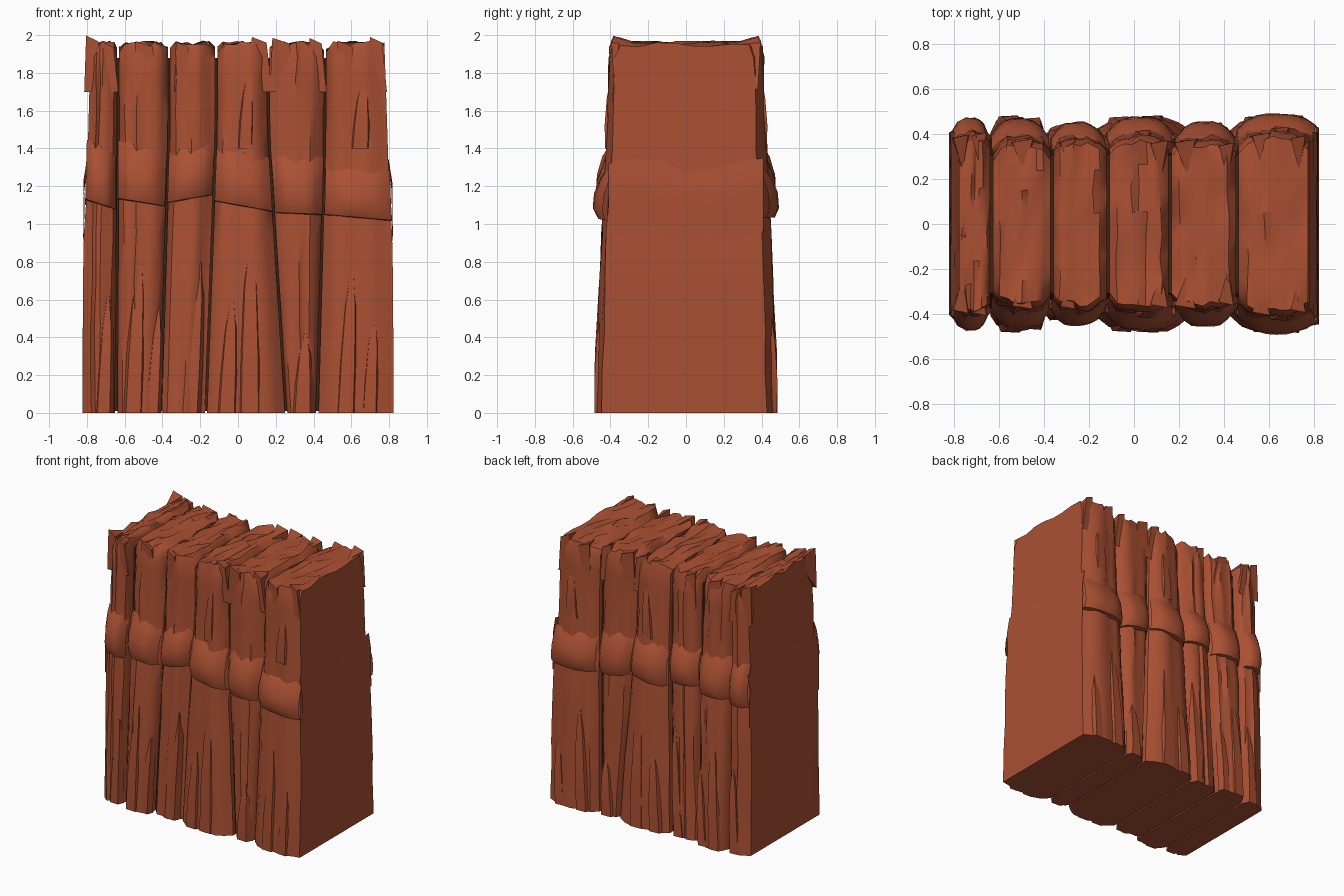
import bpy, bmesh, math, random

if "Cube" in bpy.data.objects:
    bpy.data.objects.remove(bpy.data.objects["Cube"])

random.seed(7)
R = random.uniform


def material(name, col):
    m = bpy.data.materials.new(name)
    m.diffuse_color = (*col, 1)
    m.use_nodes = True
    m.node_tree.nodes["Principled BSDF"].inputs["Base Color"].default_value = m.diffuse_color
    return m


BARK = material("red brown timber", (0.40, 0.08, 0.032))
DARK = material("dark brown gap", (0.045, 0.016, 0.006))


def make(name, verts, faces, mat, angle=38):
    me = bpy.data.meshes.new(name)
    me.from_pydata(verts, [], faces)
    bm = bmesh.new()
    bm.from_mesh(me)
    bmesh.ops.recalc_face_normals(bm, faces=bm.faces)
    bm.to_mesh(me)
    bm.free()
    me.materials.append(mat)
    ob = bpy.data.objects.new(name, me)
    bpy.context.collection.objects.link(ob)
    bpy.context.view_layer.objects.active = ob
    ob.select_set(True)
    bpy.ops.object.shade_smooth_by_angle(angle=math.radians(angle))
    ob.select_set(False)
    return ob


def lerp(pts, t):
    for (a, p), (b, q) in zip(pts, pts[1:]):
        if t <= b:
            return p + (q - p) * (t - a) / (b - a)
    return pts[-1][1]


# timber boundaries at the foot and at the top, and depth at the foot and top
FOOT = [-0.83, -0.645, -0.41, -0.17, 0.255, 0.42, 0.83]
TOP = [-0.785, -0.635, -0.365, -0.115, 0.16, 0.46, 0.78]
DFOOT = [0.445, 0.475, 0.44, 0.475, 0.44, 0.475]
DTOP = [0.405, 0.37, 0.375, 0.385, 0.375, 0.40]
N = len(DFOOT)


def edge_x(k, z):
    if k in (0, N):     # outer sides are straight to the band, then step in
        return lerp([(0, FOOT[k]), (0.9, FOOT[k] * 0.995), (1.1, FOOT[k] * 0.975), (2, TOP[k])], z)
    return FOOT[k] + (TOP[k] - FOOT[k]) * min(1, z / 1.5)


def depth(c, z):
    a, b = DFOOT[c], DTOP[c]
    return lerp([(0, a), (0.3, a - 0.008), (1.0, a * 0.6 + b * 0.4), (1.4, a * 0.25 + b * 0.75), (2, b)], z)


def surface(c, u, z):
    """Point on the rounded front of timber c, u from -1 to 1."""
    x0, x1 = edge_x(c, z) + 0.006, edge_x(c + 1, z) - 0.006
    r = 0.055
    if (c == 0 and u < 0) or (c == N - 1 and u > 0):
        r = 0.035
    return (x0 + x1) / 2 + (x1 - x0) / 2 * u, depth(c, z) - r * abs(u) ** 3.5


# timbers: lofted rings with ridged front and back and a ragged top
NU, NY = 9, 8
LEVELS = [0, 0.22, 0.45, 0.7, 0.95, 1.15, 1.4, 1.6, 1.78, 1.9, 1.95]


def timber(c):
    ridge = {s: [R(-0.012, 0.010) for _ in range(NU)] for s in (-1, 1)}
    tops = {(i, j): 1.955 + R(-0.022, 0.016) for i in range(NU) for j in range(NY)}

    def grid_point(i, j, z, top):
        u = -1 + 2 * i / (NU - 1)
        t = j / (NY - 1)
        ys = []
        for s in (-1, 1):
            x, y = surface(c, u, z)
            ys.append(s * (y + ridge[s][i] - (0.022 if top else 0)))
        if 0 < i < NU - 1:
            x += R(-0.006, 0.006)
        y = ys[0] + (ys[1] - ys[0]) * t
        if j in (0, NY - 1) and 0 < z:
            y += R(-0.006, 0.006)
        zz = tops[i, j] if top else (z if z < 1.9 else z - 0.02)
        if top and i in (0, NU - 1):
            zz -= 0.0 if (c, i) in ((0, 0), (N - 1, NU - 1)) else 0.03
        return (x, y, zz)

    rim = ([(i, 0) for i in range(NU)] + [(NU - 1, j) for j in range(1, NY)]
           + [(i, NY - 1) for i in range(NU - 2, -1, -1)] + [(0, j) for j in range(NY - 2, 0, -1)])
    n = len(rim)
    v, f = [], []
    for k, z in enumerate(LEVELS):
        v += [grid_point(i, j, z, k == len(LEVELS) - 1) for i, j in rim]
    for k in range(len(LEVELS) - 1):
        for a in range(n):
            b = (a + 1) % n
            f.append((k * n + a, k * n + b, (k + 1) * n + b, (k + 1) * n + a))
    f.append(tuple(range(n)))
    ids = {p: (len(LEVELS) - 1) * n + a for a, p in enumerate(rim)}
    for i in range(1, NU - 1):
        for j in range(1, NY - 1):
            ids[i, j] = len(v)
            v.append(grid_point(i, j, 1.95, True))
    for i in range(NU - 1):
        for j in range(NY - 1):
            f.append((ids[i, j], ids[i + 1, j], ids[i + 1, j + 1], ids[i, j + 1]))
    make("timber", v, f, BARK)


for c in range(N):
    timber(c)

# binding band: one bulging piece over each timber, front and back
BAND = [(1.10, 1.42), (1.11, 1.42), (1.13, 1.41), (1.09, 1.38), (1.05, 1.36), (1.03, 1.30)]
BULGE = [(0, -0.03), (0.02, 0.025), (0.2, 0.052), (0.5, 0.050), (0.8, 0.024), (1, -0.012)]
for c, (lo, hi) in enumerate(BAND):
    for s in (-1, 1):
        v, f = [], []
        tilt = R(-0.03, 0.03)
        for t, out in BULGE:
            for i in range(9):
                u = -1 + i / 4
                z = lo + (hi - lo) * t + tilt * u
                x, y = surface(c, u, z)
                v.append((x * 1.008, s * (y + out * (1 - 0.35 * u * u) + R(-0.004, 0.004)), z))
        for k in range(len(BULGE) - 1):
            for i in range(8):
                a = k * 9 + i
                f.append((a, a + 1, a + 10, a + 9))
        make("binding_band", v, f, BARK)

# band across the two ends, nearly flush
for s in (-1, 1):
    v, f = [], []
    for z, out in ((0.93, -0.006), (1.12, 0.006), (1.2, 0.010), (1.32, -0.006)):
        for j in range(7):
            y = -0.41 + 0.82 * j / 6
            k = 0 if s < 0 else N
            v.append((edge_x(k, z) + s * (out + R(-0.003, 0.003)), y, z + 0.03 * math.sin(j * 1.3)))
    for k in range(3):
        for j in range(6):
            a = k * 7 + j
            f.append((a, a + 1, a + 8, a + 7))
    make("end_band", v, f, BARK)


# split strips: thin wedges lying on the front and back
def strip(c, u, w, z0, z1, s, thick=0.022):
    v = []
    for t, k, o in ((0, 1, 0.7), (0.35, 0.9, 1), (0.75, 0.65, 0.7), (1, 0.15, 0.1)):
        z = z0 + (z1 - z0) * t
        x, y = surface(c, u, z)
        y += thick * o - 0.006
        for dx, dy in ((-w, -0.045), (-w * 0.7, -0.004), (w * 0.6, 0), (w, -0.045)):
            v.append((x + dx * k + 0.02 * t, s * (y + dy), z))
    f = [(0, 1, 2, 3), (12, 13, 14, 15)]
    for k in range(3):
        for i in range(4):
            f.append((k * 4 + i, k * 4 + (i + 1) % 4, k * 4 + 4 + (i + 1) % 4, k * 4 + 4 + i))
    make("split_strip", v, f, BARK, 25)


for s in (-1, 1):
    for c, u, w, z0, z1 in ((0, 0.35, 0.05, 0, 0.62), (1, -0.3, 0.06, 0, 0.85), (1, 0.6, 0.045, 0, 0.55),
                            (2, 0.35, 0.05, 0, 0.8), (3, 0.2, 0.07, 0, 0.9), (3, -0.5, 0.06, 0, 0.6),
                            (4, 0.1, 0.06, 0, 0.42), (5, -0.35, 0.06, 0, 0.75), (5, 0.4, 0.05, 0, 0.5),
                            (5, 0.1, 0.06, 1.4, 1.75), (3, 0.1, 0.05, 1.4, 1.8)):
        strip(c, u + R(-0.1, 0.1), w, z0, z1, s)
    # ragged shards along the top edges
    for c, u, w, h in ((0, -0.75, 0.05, 1.997), (0, 0.4, 0.05, 1.965), (1, 0.1, 0.07, 1.968), (2, -0.4, 0.05, 1.965),
                       (3, 0.75, 0.06, 1.99), (4, -0.5, 0.07, 1.985), (4, 0.75, 0.05, 1.985),
                       (5, -0.3, 0.06, 1.97), (5, 0.75, 0.05, 1.99)):
        x, y = surface(c, u, 1.9)
        v = [(x - w, s * (y - 0.01), 1.7), (x + w, s * (y - 0.01), 1.7), (x, s * (y - 0.14), 1.9),
             (x - w * 0.8, s * (y - 0.01), h), (x + w * 0.5, s * (y + 0.004), h - 0.03), (x, s * (y - 0.16), 1.945)]
        make("top_shard", v, [(0, 1, 2), (3, 4, 5), (0, 1, 4, 3), (1, 2, 5, 4), (2, 0, 3, 5)], BARK, 20)

# dark core seen in the gaps
v = [(sx * w, sy * d, z) for z, w, d in ((0.01, 0.78, 0.385), (1.88, 0.74, 0.31))
     for sx, sy in ((-1, -1), (1, -1), (1, 1), (-1, 1))]
make("dark_core", v, [(0, 1, 2, 3), (4, 5, 6, 7), (0, 1, 5, 4), (1, 2, 6, 5), (2, 3, 7, 6), (3, 0, 4, 7)], DARK)
